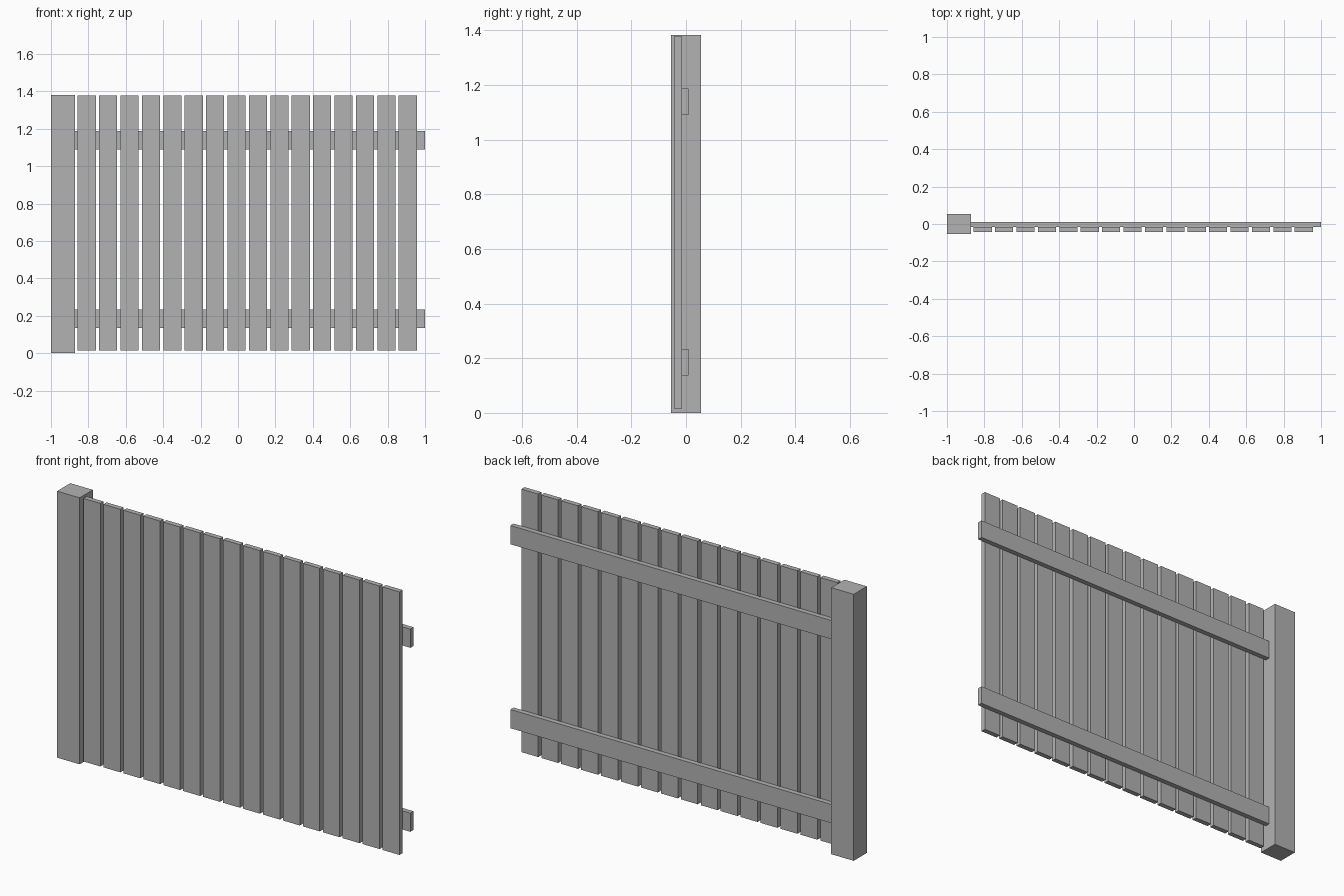
import bpy

cube = bpy.data.objects.get("Cube")
if cube:
    bpy.data.objects.remove(cube, do_unlink=True)

# Single plain grey finish
grey = bpy.data.materials.new("plain grey")
grey.use_nodes = True
colour = (0.45, 0.45, 0.45, 1)
grey.diffuse_color = colour
grey.node_tree.nodes["Principled BSDF"].inputs["Base Color"].default_value = colour


def box(name, low, high):
    """Add a box spanning two opposite corners."""
    centre = [(a + b) / 2 for a, b in zip(low, high)]
    bpy.ops.mesh.primitive_cube_add(size=1, location=centre)
    obj = bpy.context.object
    obj.name = name
    obj.scale = [b - a for a, b in zip(low, high)]
    bpy.ops.object.transform_apply(location=False, rotation=False, scale=True)
    obj.data.materials.append(grey)
    return obj


POST_EDGE = -0.871
BOARD_BACK = -0.016

# Square post at the right end
box("post", (-1, -0.054, 0), (POST_EDGE, 0.054, 1.382))

# Two horizontal rails running from the post past the last board
for name, bottom in (("lower_rail", 0.136), ("upper_rail", 1.09)):
    box(name, (POST_EDGE, BOARD_BACK, bottom), (1, 0.01, bottom + 0.097))

# Evenly spaced upright boards on the front of the rails
for i in range(16):
    x = -0.857 + i * 0.1144
    box(f"board_{i + 1}", (x, -0.042, 0.014), (x + 0.097, BOARD_BACK, 1.378))
